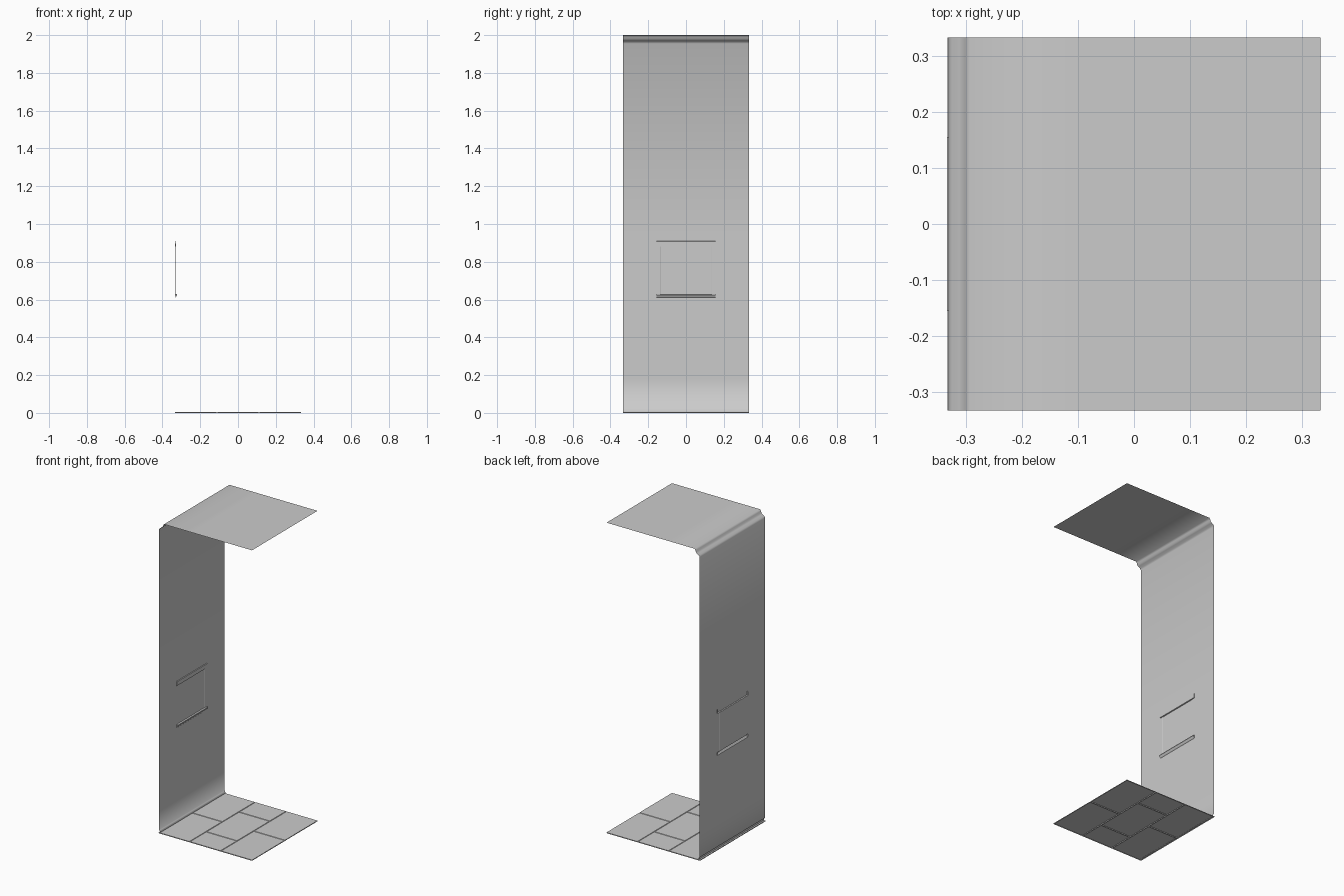
import bpy, bmesh

if "Cube" in bpy.data.objects:
    bpy.data.objects.remove(bpy.data.objects["Cube"])

H = 0.333          # half width of the module
WX = -0.331        # wall plane


def finish(name, bm, smooth=False):
    bmesh.ops.remove_doubles(bm, verts=bm.verts, dist=1e-5)
    me = bpy.data.meshes.new(name)
    bm.to_mesh(me)
    bm.free()
    ob = bpy.data.objects.new(name, me)
    bpy.context.collection.objects.link(ob)
    for p in me.polygons:
        p.use_smooth = smooth
    return ob


def quad(bm, pts):
    return bm.faces.new([bm.verts.new(p) for p in pts])


def sweep(bm, profile, y0, y1, caps=False):
    """Sweep an open x-z profile along y."""
    for (xa, za), (xb, zb) in zip(profile, profile[1:]):
        quad(bm, [(xa, y0, za), (xa, y1, za), (xb, y1, zb), (xb, y0, zb)])
    if caps:
        bm.faces.new([bm.verts.new((x, y0, z)) for x, z in profile])
        bm.faces.new([bm.verts.new((x, y1, z)) for x, z in reversed(profile)])


# Wall, baseboard, cornice and ceiling as one shell, open behind the panel
HEAD, SILL, SIDE, OUTER = (0.88, 0.91), (0.61, 0.63), 0.138, 0.155
baseboard = [(-0.323, 0.004), (-0.323, 0.012), (-0.327, 0.02), (WX, 0.022)]
wall = [(WX, z) for z in (0.18, 0.36, *SILL, *HEAD, 1.955)]
cornice = [(-0.325, 1.965), (-0.312, 1.972), (-0.304, 1.98), (-0.301, 1.99), (-0.294, 2.0)]
profile = baseboard + wall + cornice + [(-0.1, 2.0), (0.12, 2.0), (H, 2.0)]
ys = [-H, -OUTER, -SIDE, SIDE, OUTER, H]
bm = bmesh.new()
for a, b in zip(profile, profile[1:]):
    mid = (a[1] + b[1]) / 2
    for y0, y1 in zip(ys, ys[1:]):
        yc = abs(y0 + y1) / 2
        trim = SILL[0] < mid < SILL[1] or HEAD[0] < mid < HEAD[1]
        hole = (trim and yc < OUTER) or (SILL[1] < mid < HEAD[0] and yc < SIDE)
        if not hole:
            sweep(bm, [a, b], y0, y1)
finish("wall_and_ceiling", bm, True)

# Recessed panel: shallow tray set into the wall
bm = bmesh.new()
bx, i = -0.3335, 0.004
outer = [(-SIDE, SILL[1]), (SIDE, SILL[1]), (SIDE, HEAD[0]), (-SIDE, HEAD[0])]
inner = [(-SIDE + i, SILL[1]), (SIDE - i, SILL[1]), (SIDE - i, HEAD[0]), (-SIDE + i, HEAD[0])]
quad(bm, [(bx, y, z) for y, z in inner])
for k in (1, 3):
    n = (k + 1) % 4
    quad(bm, [(WX, *outer[k]), (WX, *outer[n]), (bx, *inner[n]), (bx, *inner[k])])
finish("recessed_panel", bm)

# Header strip and wedge-shaped sill
bm = bmesh.new()
sweep(bm, [(WX, 0.91), (-0.327, 0.908), (-0.327, 0.882), (bx, 0.88)], -OUTER, OUTER, True)
finish("panel_header", bm)
bm = bmesh.new()
sweep(bm, [(WX, 0.61), (-0.328, 0.613), (-0.322, 0.624), (-0.323, 0.629), (bx, 0.63)],
      -OUTER, OUTER, True)
finish("panel_sill", bm)

# Floor tiles in running bond, chamfered down to the joints
bm = bmesh.new()
xs = [-H, -H / 3, H / 3, H]
rows = [[-H, 0, H], [-H, -H / 2, H / 2, H], [-H, 0, H]]
g, top = 0.003, 0.005
for x0, x1, cuts in zip(xs, xs[1:], rows):
    for y0, y1 in zip(cuts, cuts[1:]):
        low = [(x0, y0), (x1, y0), (x1, y1), (x0, y1)]
        a, b = x0 + g * (x0 > -H), x1 - g * (x1 < H)
        c, d = y0 + g * (y0 > -H), y1 - g * (y1 < H)
        high = [(a, c), (b, c), (b, d), (a, d)]
        quad(bm, [(*p, top) for p in high])
        for k in range(4):
            n = (k + 1) % 4
            quad(bm, [(*low[k], 0), (*low[n], 0), (*high[n], top), (*high[k], top)])
finish("floor_tiles", bm)
